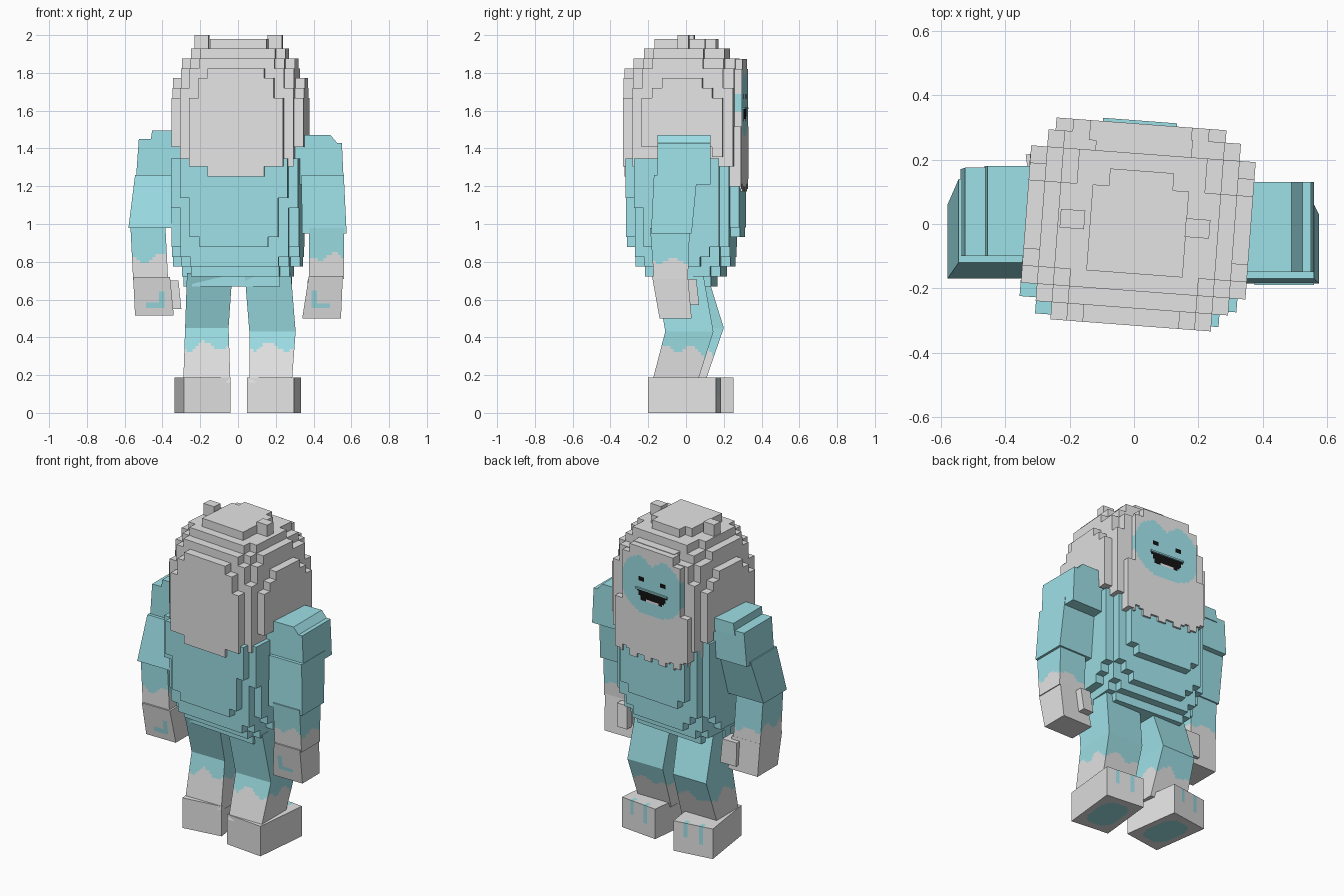
import bpy, bmesh, math
from mathutils import Vector

if "Cube" in bpy.data.objects:
    bpy.data.objects.remove(bpy.data.objects["Cube"])


def material(name, rgb):
    m = bpy.data.materials.new(name)
    m.diffuse_color = (*rgb, 1)
    m.use_nodes = True
    m.node_tree.nodes["Principled BSDF"].inputs["Base Color"].default_value = m.diffuse_color
    return m


FUR, SKIN, DARK = 0, 1, 2
MATS = [material("pale_fur", (0.77, 0.775, 0.77)),
        material("ice_blue", (0.35, 0.77, 0.82)),
        material("black", (0.006, 0.006, 0.006))]


def finish(name, bm, loc=(0, 0, 0), yaw=0):
    bmesh.ops.recalc_face_normals(bm, faces=bm.faces)
    me = bpy.data.meshes.new(name)
    bm.to_mesh(me)
    bm.free()
    for m in MATS:
        me.materials.append(m)
    ob = bpy.data.objects.new(name, me)
    ob.location = loc
    ob.rotation_euler.z = math.radians(yaw)
    bpy.context.collection.objects.link(ob)
    return ob


def loft(name, sections, color=FUR, rule=None, step=0.016, loc=(0, 0, 0), yaw=0):
    """Stack of rectangles (x0, x1, y0, y1, z); rule(centre, normal) picks a colour."""
    bm = bmesh.new()
    rings = [[bm.verts.new(p) for p in ((a, c, z), (b, c, z), (b, d, z), (a, d, z))]
             for a, b, c, d, z in sections]
    bm.faces.new(rings[0][::-1])
    bm.faces.new(rings[-1])
    for lo, hi in zip(rings, rings[1:]):
        for i in range(4):
            j = (i + 1) % 4
            bm.faces.new((lo[i], lo[j], hi[j], hi[i]))
    bmesh.ops.recalc_face_normals(bm, faces=bm.faces)
    if rule:
        for axis in range(3):
            vals = [v.co[axis] for v in bm.verts]
            lo, hi = min(vals), max(vals)
            n = max(2, round((hi - lo) / step))
            no = Vector([float(axis == k) for k in range(3)])
            for i in range(1, n):
                bmesh.ops.bisect_plane(bm, geom=bm.verts[:] + bm.edges[:] + bm.faces[:],
                                       plane_co=no * (lo + (hi - lo) * i / n), plane_no=no)
    bm.normal_update()
    for f in bm.faces:
        f.material_index = rule(f.calc_center_median(), f.normal) if rule else color
    return finish(name, bm, loc, yaw)


def blocks(name, origin, cell, count, inside, color, yaw=0):
    """Surface of the grid cells whose centres pass inside(x, y, z)."""
    filled = set()
    centre = lambda k: [origin[a] + (k[a] + 0.5) * cell[a] for a in range(3)]
    for i in range(count[0]):
        for j in range(count[1]):
            for k in range(count[2]):
                if inside(*centre((i, j, k))):
                    filled.add((i, j, k))
    bm = bmesh.new()
    cache = {}

    def vert(key):
        if key not in cache:
            cache[key] = bm.verts.new([origin[a] + key[a] * cell[a] for a in range(3)])
        return cache[key]

    for c in filled:
        for a in range(3):
            for s in (0, 1):
                n = list(c)
                n[a] += 2 * s - 1
                if tuple(n) in filled:
                    continue
                u, w = (a + 1) % 3, (a + 2) % 3
                quad = []
                for du, dw in ((0, 0), (1, 0), (1, 1), (0, 1)):
                    k = list(c)
                    k[a] += s
                    k[u] += du
                    k[w] += dw
                    quad.append(vert(tuple(k)))
                f = bm.faces.new(quad if s else quad[::-1])
                f.material_index = color(f.calc_center_median()) if callable(color) else color
    return finish(name, bm, yaw=yaw)


TURN = -4.3


# Shaggy stepped head
def head_shape(x, y, z):
    x -= 0.013
    floor = 1.26 + 0.04 * (abs(x) > 0.13) + 0.06 * (abs(x) > 0.28) + 0.06 * (abs(x) > 0.31)
    if y > 0.14:
        floor = 1.18 + 0.05 * (round(x / 0.05) % 2) + 0.05 * (abs(x) > 0.24)
    size = abs(x / 0.362) ** 2.8 + abs(y / 0.34) ** 2.8 + abs((z - 1.5) / 0.48) ** 2.4
    return z > floor and size < 1


blocks("head", (-0.337, -0.315, 1.148), (0.05, 0.0535, 0.052), (14, 11, 16), head_shape, FUR, TURN)


# Flat front of the head with painted face and ragged beard
def panel_shape(x, y, z):
    edge = 1.17 + 0.035 * (math.floor(x / 0.053) % 2) + 0.25 * max(0, abs(x) - 0.13)
    top = 1.87 - 0.05 * (abs(x) > 0.16) - 0.3 * (abs(x) > 0.212)
    return edge < z < top


def face_color(c):
    dx, z = c.x + 0.005, c.z
    if c.y > 0.3:
        if math.hypot(abs(dx) - 0.082, z - 1.675) < 0.019:
            return DARK
        if 1.545 < z < 1.61 and abs(dx) < 0.115 - 0.6 * (1.61 - z):
            return FUR if z < 1.56 and abs(dx) < 0.05 else DARK
    notch = 1.77 + 0.06 * min(1, abs(dx) / 0.09)
    patch = abs(dx / 0.22) ** 2.4 + abs((z - 1.645) / 0.185) ** 2.4 < 1
    return SKIN if patch and z < notch else FUR


blocks("face_panel", (-0.265, 0.25, 1.16), (0.01325, 0.062, 0.0132), (40, 1, 54),
       panel_shape, face_color, TURN)
loft("upper_lip", [(-0.12, 0.11, 0.30, 0.322, 1.608), (-0.12, 0.11, 0.30, 0.322, 1.618)],
     SKIN, yaw=TURN)

# Small ears
for side, ear in ((-1, "left_ear"), (1, "right_ear")):
    x = 0.195 * side + 0.003
    loft(ear, [(x - 0.038, x + 0.038, -0.028, 0.03, 1.88), (x - 0.038, x + 0.038, -0.028, 0.03, 2.0)],
         yaw=TURN)


# Stepped torso, boxy across and rounder in depth
def torso_shape(x, y, z):
    return abs(x / 0.355) ** 5 + abs((y + 0.005) / 0.297) ** 2.6 + abs((z - 1.25) / 0.6) ** 3 < 1


blocks("torso", (-0.338, -0.30, 0.67), (0.052, 0.05, 0.052), (13, 12, 13), torso_shape, SKIN, TURN)


# Limbs with dripping fur line
def drip(height):
    def rule(c, n):
        t = c.x + c.y
        line = height - 0.12 * c.y + 0.018 * math.sin(42 * t) + 0.012 * math.sin(23 * t + 1)
        return FUR if c.z < line else SKIN
    return rule


loft("left_leg", [(-0.29, -0.04, -0.11, 0.10, 0.16), (-0.28, -0.05, -0.06, 0.20, 0.45),
                  (-0.27, -0.03, -0.15, 0.11, 0.74)], rule=drip(0.34))
loft("right_leg", [(0.06, 0.285, -0.18, 0.06, 0.16), (0.06, 0.305, -0.11, 0.145, 0.43),
                   (0.035, 0.28, -0.16, 0.09, 0.74)], rule=drip(0.33))


# Feet with toe streaks and painted soles
def foot_paint(c, n):
    if n.z < -0.5:
        return SKIN if abs(c.x / 0.09) ** 3 + abs(c.y / 0.13) ** 3 < 1 else FUR
    for x, low in ((-0.056, 0.08), (0.044, 0.10)):
        if abs(c.x - x) < 0.0126 and c.z > low and c.y > 0.14:
            return SKIN
    return FUR


for name, x, y, yaw in (("left_foot", -0.188, 0.055, 8), ("right_foot", 0.19, -0.008, -6)):
    loft(name, [(-0.125, 0.125, -0.18, 0.18, 0), (-0.125, 0.125, -0.18, 0.18, 0.188)],
         rule=foot_paint, step=0.0125, loc=(x, y, 0), yaw=yaw)

# Left arm
loft("left_shoulder", [(-0.54, -0.29, -0.10, 0.17, 1.24), (-0.525, -0.29, -0.10, 0.175, 1.45)], SKIN)
loft("left_shoulder_cap", [(-0.465, -0.29, -0.10, 0.18, 1.42), (-0.455, -0.29, -0.10, 0.18, 1.495)], SKIN)
loft("left_upper_arm", [(-0.58, -0.325, -0.17, 0.06, 0.98), (-0.545, -0.325, -0.12, 0.14, 1.26)], SKIN)
loft("left_forearm", [(-0.555, -0.37, -0.15, 0.06, 0.70), (-0.57, -0.385, -0.15, 0.05, 1.0)],
     rule=drip(0.80))

# Right arm
loft("right_shoulder", [(0.29, 0.56, -0.15, 0.13, 1.21), (0.29, 0.55, -0.15, 0.13, 1.43)], SKIN)
loft("right_shoulder_cap", [(0.29, 0.55, -0.15, 0.13, 1.40), (0.29, 0.49, -0.15, 0.13, 1.47)], SKIN)
loft("right_upper_arm", [(0.34, 0.575, -0.185, 0.03, 0.95), (0.335, 0.56, -0.17, 0.06, 1.26)], SKIN)
loft("right_forearm", [(0.375, 0.56, -0.17, 0.01, 0.71), (0.375, 0.56, -0.19, 0.02, 0.98)],
     rule=drip(0.80))


# Hands with an angular mark on the back
def hand_paint(c, n):
    x = abs(c.x)
    mark = (0.555 < c.z < 0.645 and 0.392 < x < 0.42) or (0.555 < c.z < 0.583 and 0.392 < x < 0.485)
    return SKIN if n.y < -0.5 and mark else FUR


loft("left_hand", [(-0.545, -0.34, -0.13, 0.07, 0.515), (-0.555, -0.36, -0.16, 0.06, 0.72)],
     rule=hand_paint, step=0.01)
loft("right_hand", [(0.34, 0.545, -0.14, 0.03, 0.50), (0.375, 0.555, -0.18, 0.01, 0.725)],
     rule=hand_paint, step=0.01)

# Thumbs
loft("left_thumb", [(-0.41, -0.30, 0.0, 0.09, 0.55), (-0.415, -0.315, 0.0, 0.09, 0.70)])
loft("right_thumb", [(0.36, 0.43, 0.0, 0.07, 0.57), (0.37, 0.44, 0.0, 0.055, 0.71)])
